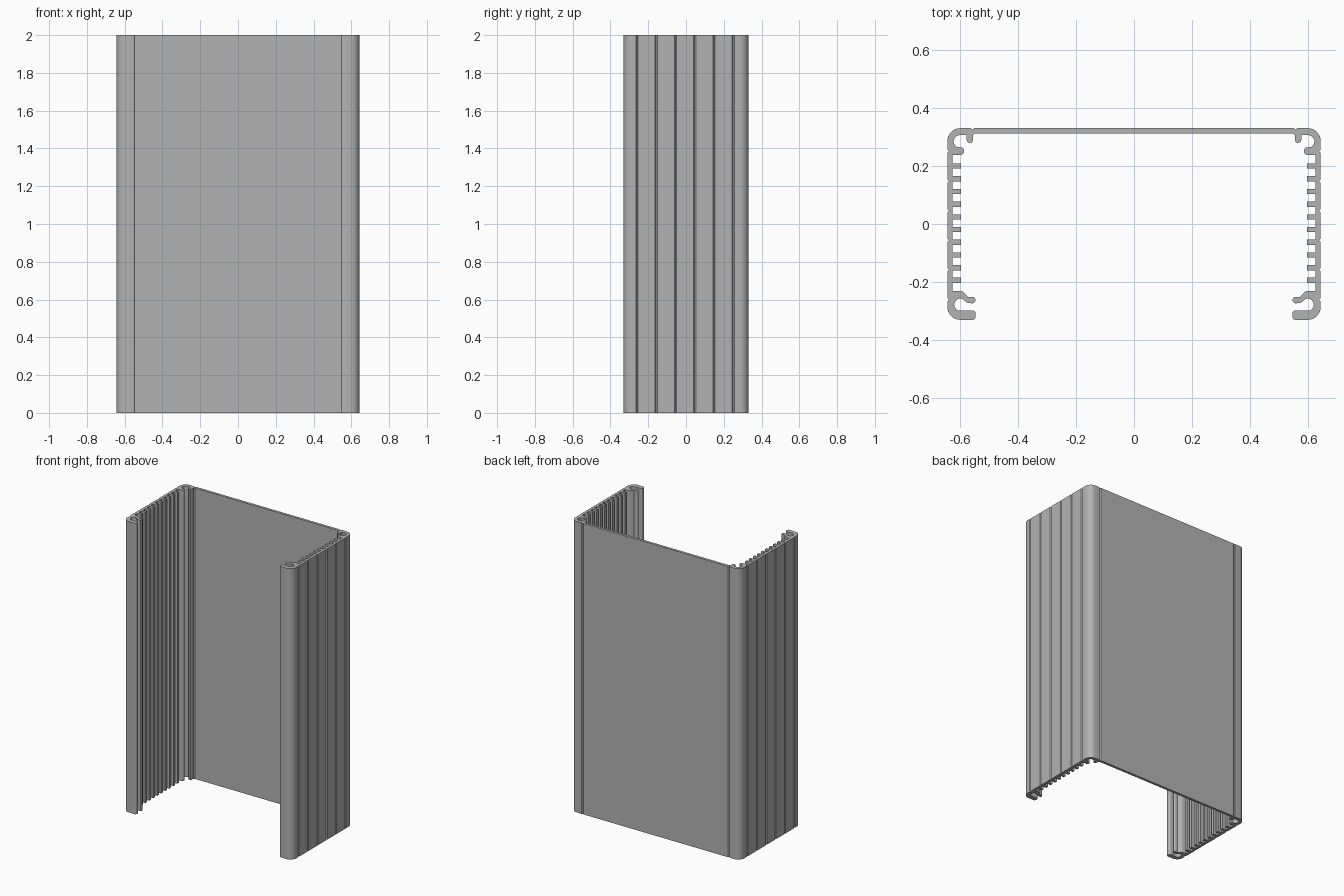
import bpy, bmesh
from math import radians, cos, sin

if "Cube" in bpy.data.objects:
    bpy.data.objects.remove(bpy.data.objects["Cube"])

HALF_W, HALF_D, HEIGHT = 0.643, 0.33, 2.0
WALL, CORNER = 0.018, 0.045
INNER = HALF_W - WALL
outline = []


def arc(cx, cy, r, start, end, steps=8):
    """Add an arc of points, angles in degrees."""
    for i in range(steps + 1):
        a = radians(start + (end - start) * i / steps)
        outline.append((cx + r * cos(a), cy + r * sin(a)))


def line(*points):
    outline.extend(points)


# Back wall outside, with a shallow groove near the corner
BACK_GROOVE, G = 0.556, 0.006
line((BACK_GROOVE - G, HALF_D), (BACK_GROOVE, HALF_D - G), (BACK_GROOVE + G, HALF_D))
arc(HALF_W - CORNER, HALF_D - CORNER, CORNER, 90, 0)

# Side wall outside, with evenly spaced grooves
for i in range(6):
    y = 0.25 - i * 0.102
    line((HALF_W, y + G), (HALF_W - G, y), (HALF_W, y - G))

# Front corner and its rounded lip
arc(HALF_W - CORNER, CORNER - HALF_D, CORNER, 0, -90)
arc(0.556, -0.319, 0.011, -90, -180, 4)
arc(0.556, -0.309, 0.011, 180, 90, 4)
line((0.585, -0.298))

# Front screw channel and the slanted arm above it
arc(0.598, -0.278, 0.021, -80, 80, 10)
line((0.592, -0.257), (0.575, -0.271))
arc(0.557, -0.262, 0.0115, -90, -270, 6)
line((0.572, -0.251), (0.588, -0.234), (0.597, -0.23), (INNER, -0.23))

# Row of fins on the inside of the side wall
FIN_TIP, FIN_HALF = 0.595, 0.009
for i in range(10):
    y = -0.194 + i * 0.0437
    line((INNER, y - FIN_HALF), (FIN_TIP, y - FIN_HALF),
         (FIN_TIP, y + FIN_HALF), (INNER, y + FIN_HALF))

# Back screw channel between a rounded claw and a hook
line((INNER, 0.238), (0.607, 0.238))
arc(0.598, 0.251, 0.0135, -90, -240, 6)
arc(0.599, 0.284, 0.022, -55, 95, 10)
line((0.577, 0.306), (0.576, 0.29))
arc(0.565, 0.29, 0.011, 0, -180, 6)
line((0.554, 0.306), (0.547, HALF_D - WALL))

# Mirror the half outline and extrude it into one profile
full = outline + [(-x, y) for x, y in reversed(outline)]
bm = bmesh.new()
base = bm.faces.new([bm.verts.new((x, y, 0)) for x, y in full])
top = bmesh.ops.extrude_face_region(bm, geom=[base], use_keep_orig=True)
bmesh.ops.translate(bm, vec=(0, 0, HEIGHT),
                    verts=[v for v in top["geom"] if isinstance(v, bmesh.types.BMVert)])
bmesh.ops.recalc_face_normals(bm, faces=bm.faces)
mesh = bpy.data.meshes.new("extruded_housing")
bm.to_mesh(mesh)
bm.free()

housing = bpy.data.objects.new("extruded_housing", mesh)
bpy.context.collection.objects.link(housing)

# Plain grey metal
grey = bpy.data.materials.new("plain_grey")
grey.use_nodes = True
color = (0.45, 0.45, 0.45, 1)
grey.diffuse_color = color
grey.node_tree.nodes["Principled BSDF"].inputs["Base Color"].default_value = color
mesh.materials.append(grey)

bpy.ops.object.select_all(action="DESELECT")
housing.select_set(True)
bpy.context.view_layer.objects.active = housing
bpy.ops.object.shade_smooth_by_angle(angle=radians(30))
